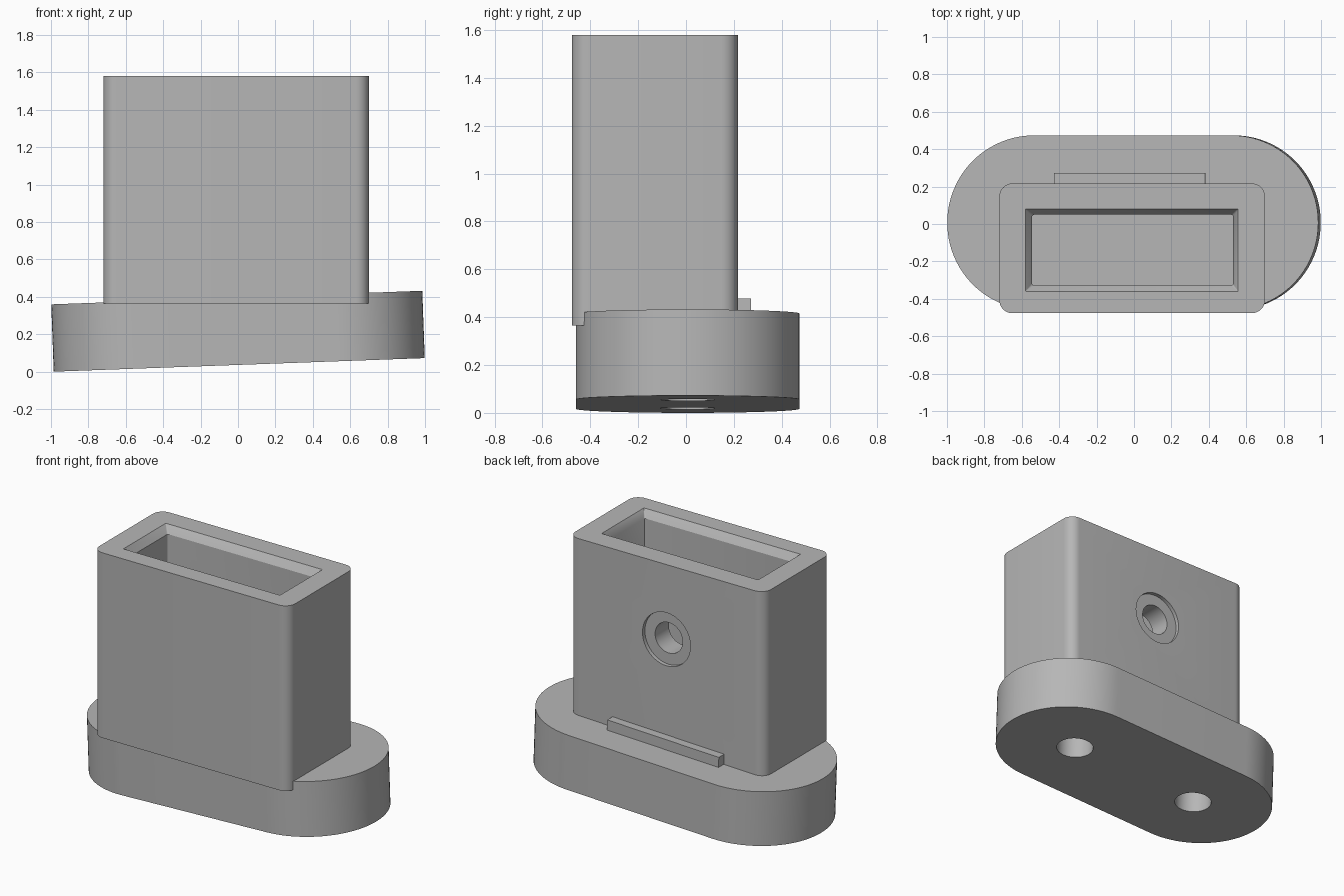
import bpy, bmesh
from math import cos, sin, pi, radians
from mathutils import Matrix

if "Cube" in bpy.data.objects:
    bpy.data.objects.remove(bpy.data.objects["Cube"])

grey = bpy.data.materials.new("plain_grey")
grey.use_nodes = True
grey.diffuse_color = (0.47, 0.47, 0.47, 1)
grey.node_tree.nodes["Principled BSDF"].inputs["Base Color"].default_value = grey.diffuse_color

TILT = Matrix.Translation((0, 0.007, 0.2162)) @ Matrix.Rotation(-0.0365, 4, 'Y')


def rounded_rect(x0, x1, y0, y1, r, steps=8):
    """Outline of a rectangle with rounded corners, counter-clockwise."""
    centres = [(x1 - r, y1 - r), (x0 + r, y1 - r), (x0 + r, y0 + r), (x1 - r, y0 + r)]
    pts = []
    for k, (cx, cy) in enumerate(centres):
        for i in range(steps + 1):
            a = pi / 2 * (k + i / steps)
            pts.append((cx + r * cos(a), cy + r * sin(a)))
    return pts


def circle(x, y, r, steps=48):
    return [(x + r * cos(2 * pi * i / steps), y + r * sin(2 * pi * i / steps)) for i in range(steps)]


def loft(name, rings, matrix=Matrix()):
    """Closed solid through (outline, z) rings, bottom to top."""
    bm = bmesh.new()
    loops = [[bm.verts.new((x, y, z)) for x, y in outline] for outline, z in rings]
    bm.faces.new(loops[0][::-1])
    bm.faces.new(loops[-1])
    n = len(loops[0])
    for low, high in zip(loops, loops[1:]):
        for i in range(n):
            j = (i + 1) % n
            bm.faces.new((low[i], low[j], high[j], high[i]))
    bm.transform(matrix)
    bmesh.ops.recalc_face_normals(bm, faces=bm.faces)
    mesh = bpy.data.meshes.new(name)
    bm.to_mesh(mesh)
    bm.free()
    mesh.materials.append(grey)
    ob = bpy.data.objects.new(name, mesh)
    bpy.context.collection.objects.link(ob)
    return ob


def select(ob):
    bpy.ops.object.select_all(action='DESELECT')
    ob.select_set(True)
    bpy.context.view_layer.objects.active = ob


def cut(ob, cutter):
    cutter.hide_render = True
    mod = ob.modifiers.new("cut", 'BOOLEAN')
    mod.operation = 'DIFFERENCE'
    mod.solver = 'EXACT'
    mod.object = cutter
    select(ob)
    bpy.ops.object.modifier_apply(modifier=mod.name)
    bpy.data.objects.remove(cutter)


# Tilted base plate with two blind round holes underneath
base = loft("base_plate", [(rounded_rect(-0.9925, 0.9925, -0.467, 0.467, 0.466, 24), z)
                           for z in (-0.18, 0.18)], TILT)
for side in (-1, 1):
    cut(base, loft("base_hole", [(circle(side * 0.485, 0, 0.115), z) for z in (-0.25, 0.07)], TILT))

# Upright holder body
body = loft("holder_body", [(rounded_rect(-0.72, 0.70, -0.477, 0.217, 0.07), z) for z in (0.365, 1.58)])

# Pocket with a chamfered mouth
inner = rounded_rect(-0.545, 0.53, -0.33, 0.05, 0.012, 3)
mouth = rounded_rect(-0.58, 0.557, -0.36, 0.08, 0.003, 3)
cut(body, loft("pocket", [(inner, 0.44), (inner, 1.53), (mouth, 1.58), (mouth, 1.65)]))

# Screw hole through the back wall with a shallow counterbore
BACK = Matrix.Translation((-0.01, 0.217, 1.09)) @ Matrix.Rotation(radians(-90), 4, 'X')
for radius, depth in ((0.174, 0.025), (0.1, 0.25)):
    cut(body, loft("screw_hole", [(circle(0, 0, radius), z) for z in (-depth, 0.05)], BACK))

# Low rib on the base behind the body
rib_outline = [(-0.42, 0.19), (0.39, 0.19), (0.39, 0.265), (-0.42, 0.265)]
rib = loft("back_rib", [(rib_outline, z) for z in (0.15, 0.247)], TILT)

for ob in (base, body, rib):
    select(ob)
    bpy.ops.object.shade_smooth_by_angle(angle=radians(30))
